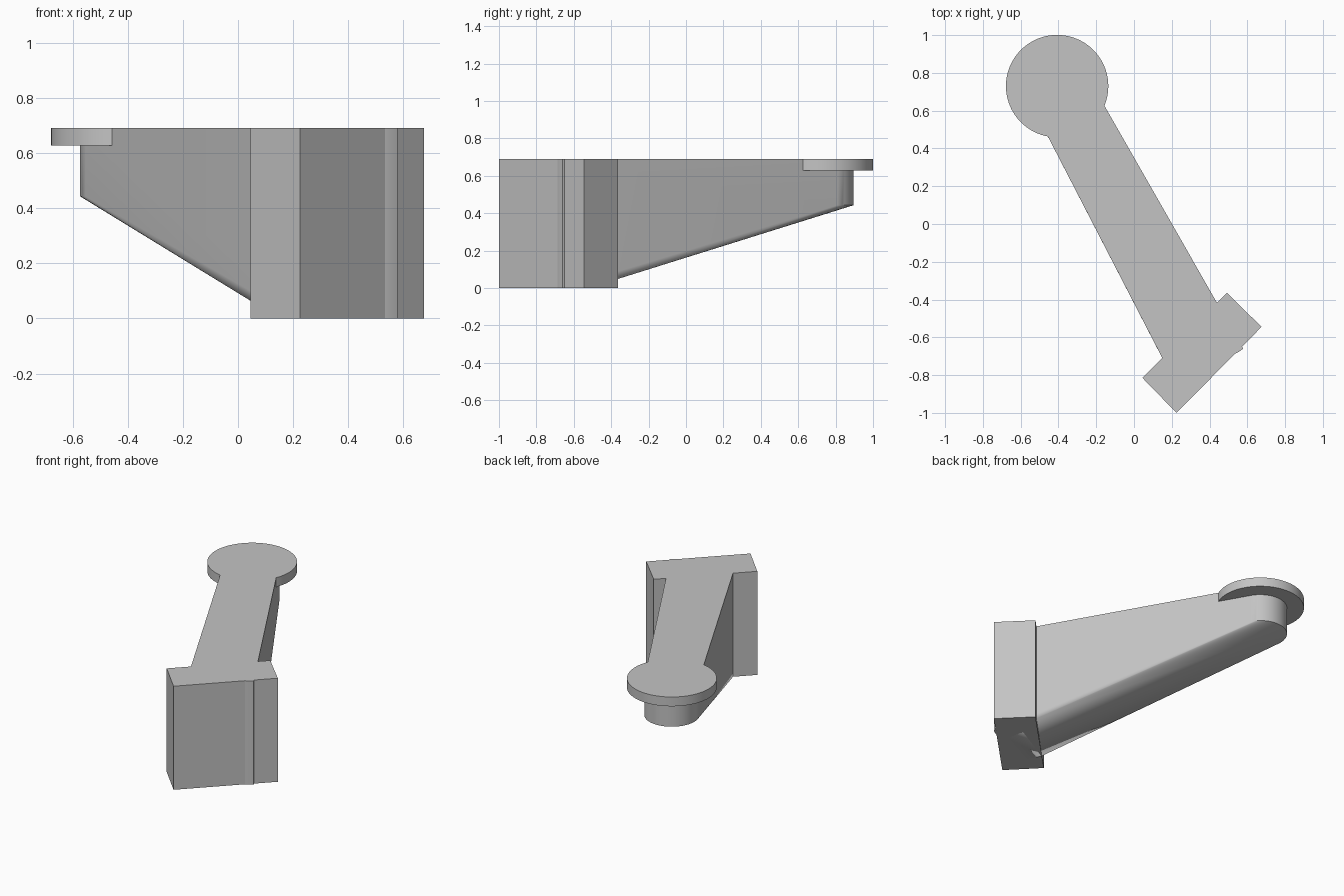
import bpy, bmesh, math
from mathutils import Vector

cube = bpy.data.objects.get("Cube")
if cube:
    bpy.data.objects.remove(cube, do_unlink=True)

TOP = 0.69
PIVOT = Vector((-0.407, 0.73))

grey = bpy.data.materials.new("plain_grey")
grey.use_nodes = True
colour = (0.55, 0.55, 0.55, 1)
grey.diffuse_color = colour
grey.node_tree.nodes["Principled BSDF"].inputs["Base Color"].default_value = colour


def circle(centre, radius, count):
    return [(centre.x + radius * math.cos(math.tau * i / count),
             centre.y + radius * math.sin(math.tau * i / count)) for i in range(count)]


def finish(name, bm):
    bmesh.ops.recalc_face_normals(bm, faces=bm.faces)
    mesh = bpy.data.meshes.new(name)
    bm.to_mesh(mesh)
    bm.free()
    mesh.materials.append(grey)
    obj = bpy.data.objects.new(name, mesh)
    bpy.context.collection.objects.link(obj)
    bpy.ops.object.select_all(action='DESELECT')
    obj.select_set(True)
    bpy.context.view_layer.objects.active = obj
    bpy.ops.object.shade_smooth_by_angle(angle=math.radians(25))
    return obj


def prism(name, outline, z0, z1):
    bm = bmesh.new()
    base = bm.faces.new([bm.verts.new((x, y, z0)) for x, y in outline])
    top = bmesh.ops.extrude_face_region(bm, geom=[base])
    bmesh.ops.translate(bm, vec=(0, 0, z1 - z0),
                        verts=[v for v in top["geom"] if isinstance(v, bmesh.types.BMVert)])
    return finish(name, bm)


# Mounting block at the near end, turned to 45 degrees
prism("mounting_block",
      [(0.225, -1.0), (0.675, -0.545), (0.492, -0.363), (0.045, -0.815)], 0, TOP)

# Round pad at the far end
prism("round_pad", circle(PIVOT, 0.271, 96), 0.628, TOP)

# Arm: hull from a full-height foot to a shallow round end, giving the sloped underside
foot = [(0.15, -0.71), (0.497, -0.52), (0.578, -0.66), (0.555, -0.677),
        (0.53, -0.69), (0.22, -0.845)]
tip = circle(PIVOT, 0.166, 64)
bm = bmesh.new()
for outline, bottom in ((foot, 0), (tip, 0.443)):
    for x, y in outline:
        for z in (bottom, TOP):
            bm.verts.new((x, y, z))
hull = bmesh.ops.convex_hull(bm, input=bm.verts)
spare = {g for key in ("geom_interior", "geom_unused") for g in hull[key]
         if isinstance(g, bmesh.types.BMVert)}
bmesh.ops.delete(bm, geom=list(spare), context='VERTS')
bmesh.ops.dissolve_limit(bm, angle_limit=math.radians(0.2), verts=bm.verts, edges=bm.edges)
finish("sloped_arm", bm)
